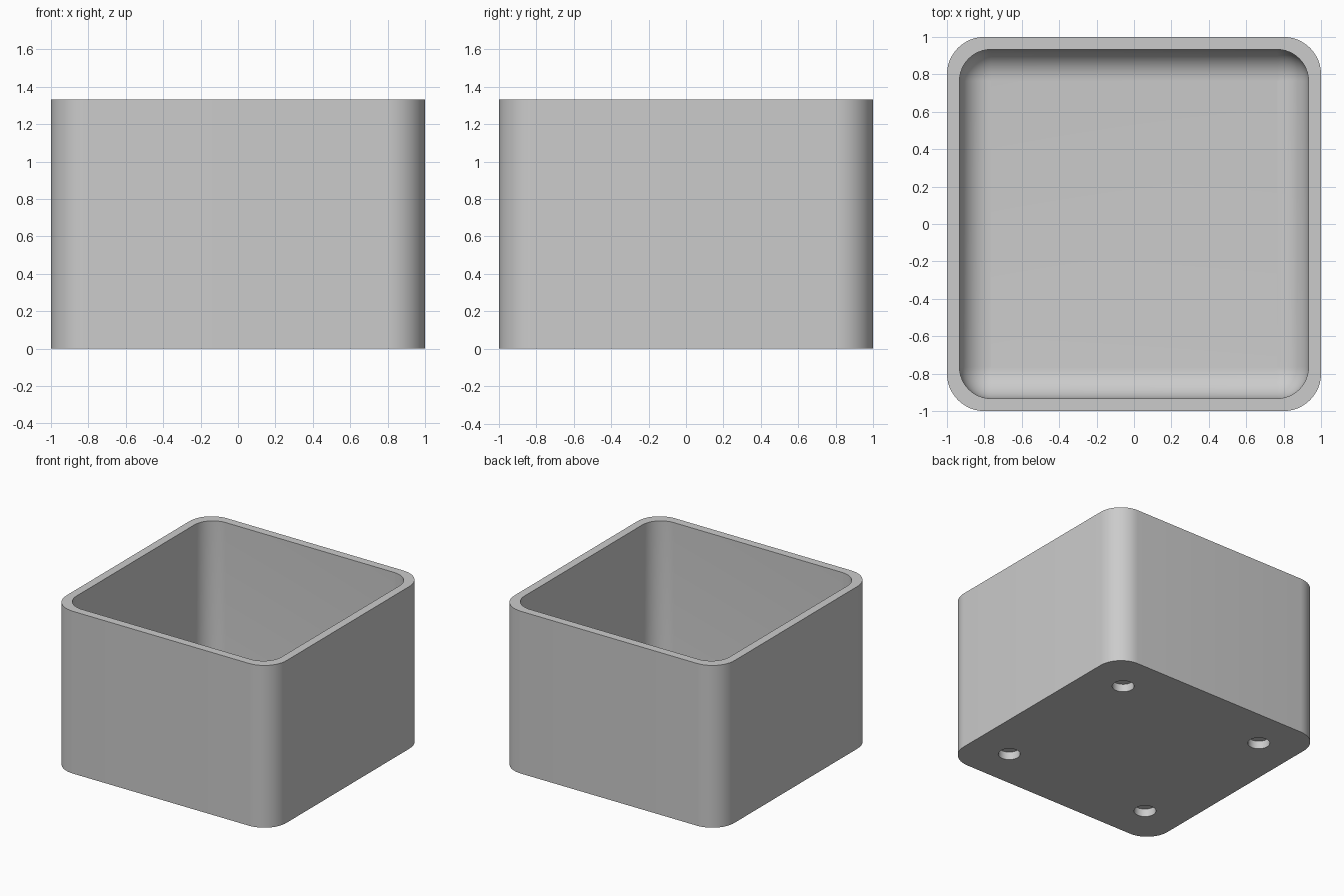
import bpy, bmesh
from math import sin, cos, pi, radians

cube = bpy.data.objects.get("Cube")
if cube:
    bpy.data.objects.remove(cube, do_unlink=True)

HEIGHT, FLOOR = 1.333, 0.1
OUTER_R, INNER_HALF, INNER_R, FILLET = 0.2, 0.933, 0.168, 0.167
HOLE_POS, HOLE_R, HOLE_DEPTH = 0.667, 0.083, 0.065

grey = bpy.data.materials.new("grey plastic")
grey.use_nodes = True
colour = (0.6, 0.6, 0.6, 1)
grey.diffuse_color = colour
grey.node_tree.nodes["Principled BSDF"].inputs["Base Color"].default_value = colour


def rounded_ring(bm, half, radius, z, steps=12):
    """Ring of vertices around a square with rounded corners."""
    ring = []
    for corner, (sx, sy) in enumerate([(1, 1), (-1, 1), (-1, -1), (1, -1)]):
        for i in range(steps + 1):
            a = (corner + i / steps) * pi / 2
            ring.append(bm.verts.new((sx * (half - radius) + radius * cos(a),
                                      sy * (half - radius) + radius * sin(a), z)))
    return ring


# Box: outer wall, flat rim, inner wall, filleted floor
bm = bmesh.new()
sections = [(1, OUTER_R, 0), (1, OUTER_R, HEIGHT), (INNER_HALF, INNER_R, HEIGHT)]
for i in range(11):
    a = i / 10 * pi / 2
    inset = FILLET * (1 - cos(a))
    sections.append((INNER_HALF - inset, INNER_R - inset, FLOOR + FILLET * (1 - sin(a))))
rings = [rounded_ring(bm, *s) for s in sections]
for low, high in zip(rings, rings[1:]):
    n = len(low)
    for i in range(n):
        j = (i + 1) % n
        bm.faces.new((low[i], low[j], high[j], high[i]))
bm.faces.new(rings[0][::-1])
bm.faces.new(rings[-1])
bmesh.ops.recalc_face_normals(bm, faces=bm.faces)
mesh = bpy.data.meshes.new("box")
bm.to_mesh(mesh)
bm.free()
mesh.materials.append(grey)
box = bpy.data.objects.new("box", mesh)
bpy.context.collection.objects.link(box)

# Four blind holes in the underside
for x in (-HOLE_POS, HOLE_POS):
    for y in (-HOLE_POS, HOLE_POS):
        bpy.ops.mesh.primitive_cylinder_add(vertices=32, radius=HOLE_R,
                                            depth=2 * HOLE_DEPTH, location=(x, y, 0))
        cutter = bpy.context.object
        cutter.name = "hole_cutter"
        cutter.hide_render = True
        cutter.data.materials.append(grey)
        bpy.context.view_layer.objects.active = box
        mod = box.modifiers.new("hole", 'BOOLEAN')
        mod.operation, mod.solver, mod.object = 'DIFFERENCE', 'EXACT', cutter
        bpy.ops.object.modifier_apply(modifier=mod.name)
        bpy.data.objects.remove(cutter, do_unlink=True)

# Smooth shading with sharp rim edges
bpy.ops.object.select_all(action='DESELECT')
box.select_set(True)
bpy.context.view_layer.objects.active = box
bpy.ops.object.shade_smooth_by_angle(angle=radians(35))
